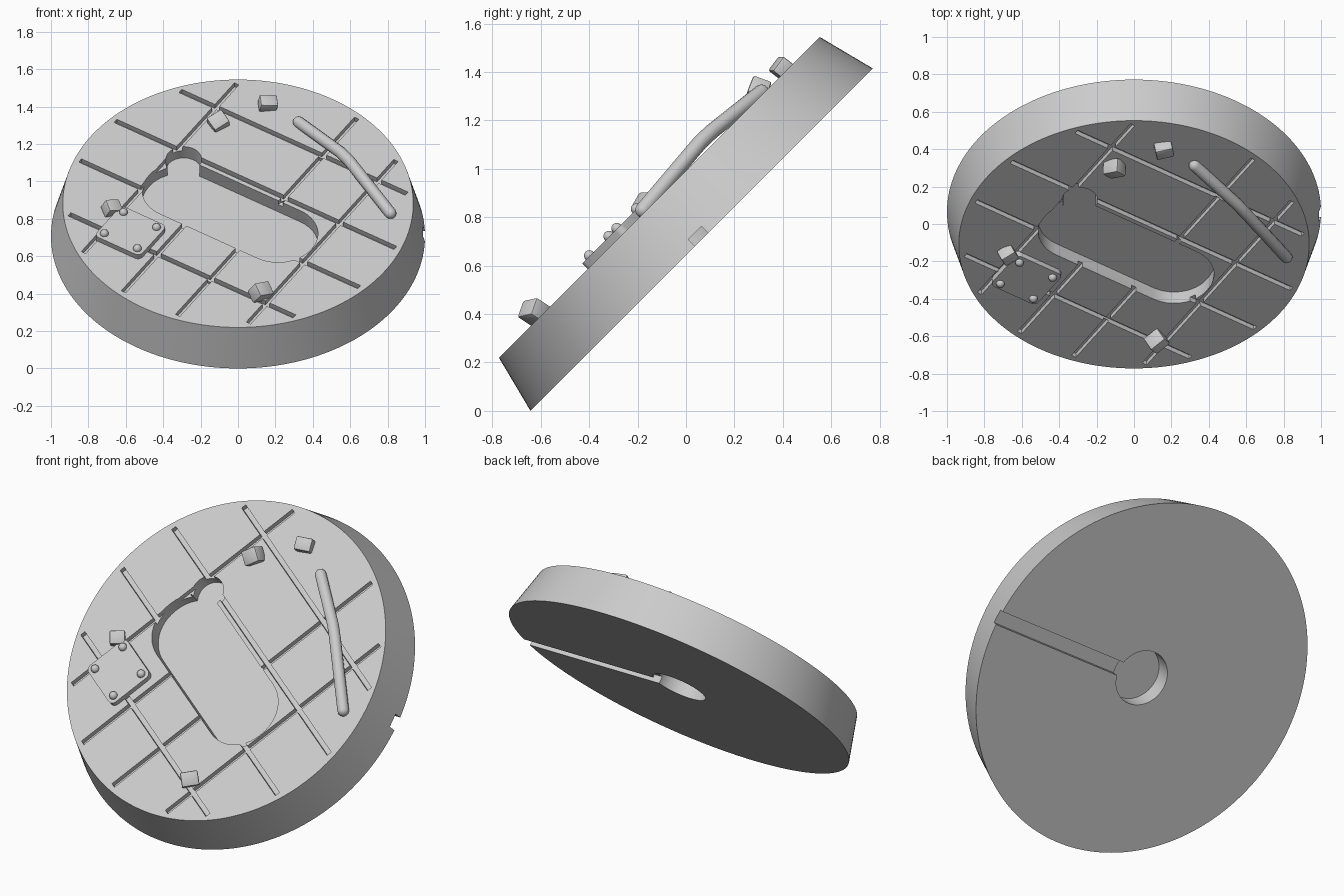
import bpy, bmesh
from math import radians, sqrt, cos, sin, pi
from mathutils import Matrix, Vector, Euler

cube = bpy.data.objects.get("Cube")
if cube:
    bpy.data.objects.remove(cube, do_unlink=True)

# One plain grey for everything
GREY = (0.6, 0.6, 0.6, 1)
grey = bpy.data.materials.new("light grey")
grey.use_nodes = True
grey.diffuse_color = GREY
grey.node_tree.nodes["Principled BSDF"].inputs["Base Color"].default_value = GREY

THICK = 0.247                                    # disc thickness
TILT = Matrix.Translation((0, 0.065, 0.707)) @ Matrix.Rotation(radians(45), 4, "X")
GRID = Matrix.Rotation(radians(-32.7), 4, "Z")   # direction of the paving


def at(x, y, z):
    return Matrix.Translation((x, y, z))


def size(x, y, z):
    return Matrix.Diagonal((x, y, z, 1))


def finish(name, bm, place):
    """Turn a bmesh into a tilted object."""
    bm.transform(TILT @ place)
    bmesh.ops.recalc_face_normals(bm, faces=bm.faces)
    mesh = bpy.data.meshes.new(name)
    bm.to_mesh(mesh)
    bm.free()
    mesh.materials.append(grey)
    obj = bpy.data.objects.new(name, mesh)
    bpy.context.collection.objects.link(obj)
    return obj


def smooth(obj):
    bpy.ops.object.select_all(action="DESELECT")
    obj.select_set(True)
    bpy.context.view_layer.objects.active = obj
    bpy.ops.object.shade_smooth_by_angle(angle=radians(35))


def box(name, place):
    bm = bmesh.new()
    bmesh.ops.create_cube(bm, size=1)
    return finish(name, bm, place)


def drum(name, r1, r2, depth, place, sides=48):
    bm = bmesh.new()
    bmesh.ops.create_cone(bm, cap_ends=True, segments=sides, radius1=r1, radius2=r2, depth=depth)
    return finish(name, bm, place)


def rounded_slab(name, length, width, radius, depth, place, steps=12):
    """Rounded rectangle rising from its base plane."""
    bm = bmesh.new()
    verts = []
    for i, (sx, sy) in enumerate(((1, 1), (-1, 1), (-1, -1), (1, -1))):
        for s in range(steps + 1):
            a = (i + s / steps) * pi / 2
            verts.append(bm.verts.new((sx * (length / 2 - radius) + radius * cos(a),
                                       sy * (width / 2 - radius) + radius * sin(a), 0)))
    face = bm.faces.new(verts)
    top = bmesh.ops.extrude_face_region(bm, geom=[face])
    bmesh.ops.translate(bm, vec=(0, 0, depth),
                        verts=[v for v in top["geom"] if isinstance(v, bmesh.types.BMVert)])
    return finish(name, bm, place)


# Tapered disc
disc = drum("base_disc", 1.0, 0.937, THICK, at(0, 0, THICK / 2), 160)

# Cutters: pocket with a round lobe
POCKET = 0.085
cutters = [
    rounded_slab("pocket_cut", 1.03, 0.425, 0.205, 0.3, GRID @ at(0, -0.078, THICK - POCKET)),
    drum("lobe_cut", 0.095, 0.095, 0.3, GRID @ at(-0.425, 0.125, THICK - POCKET + 0.15)),
]

# Cutters: paving joints in both directions, stopping short of the rim
REACH, JOINT, JOINT_DEPTH = 0.905, 0.028, 0.03
for turn, offsets in ((0, (-0.555, -0.182, 0.172, 0.55)),
                      (90, (-0.535, -0.185, 0.155, 0.495))):
    for off in offsets:
        length = 2 * sqrt(REACH ** 2 - off ** 2)
        place = GRID @ Matrix.Rotation(radians(turn), 4, "Z") @ at(0, off, THICK)
        cutters.append(box("joint_cut", place @ size(length, JOINT, 2 * JOINT_DEPTH)))

# Cutters: underside socket and the channel leading to the rim
cutters.append(drum("socket_cut", 0.155, 0.155, 0.2, at(0, 0, 0)))
cutters.append(box("channel_cut", at(0.65, 0, 0) @ size(1.1, 0.078, 0.08)))

bpy.context.view_layer.objects.active = disc
for cutter in cutters:
    cutter.hide_render = True
    mod = disc.modifiers.new("cut", "BOOLEAN")
    mod.operation = "DIFFERENCE"
    mod.solver = "EXACT"
    mod.object = cutter
    bpy.ops.object.modifier_apply(modifier=mod.name)
    bpy.data.objects.remove(cutter, do_unlink=True)
smooth(disc)

# Riveted plate
plate_at = GRID @ Matrix.Translation(GRID.inverted() @ Vector((-0.575, -0.238, THICK - 0.01)))
LONG, WIDE = 0.29, 0.27
plate = rounded_slab("riveted_plate", LONG, WIDE, 0.03, 0.042, plate_at, 5)
smooth(plate)
for sx in (-1, 1):
    for sy in (-1, 1):
        bm = bmesh.new()
        bmesh.ops.create_uvsphere(bm, u_segments=16, v_segments=10, radius=0.023)
        spot = at(sx * (LONG / 2 - 0.04), sy * (WIDE / 2 - 0.04), 0.044)
        smooth(finish("plate_rivet", bm, plate_at @ spot))

# Bent rod with rounded ends lying on the paving
ROD = 0.032
path = [Vector(p) for p in ((0.325, 0.605, 0.01), (0.55, 0.345, 0.04),
                            (0.595, 0.28, 0.042), (0.815, -0.085, 0.012))]
first = (path[0] - path[1]).normalized()
last = (path[-1] - path[-2]).normalized()
caps = [(ROD * sin(a), cos(a)) for a in (radians(d) for d in (18, 36, 54, 72, 87))]
points = [(path[0] + first * d, r) for d, r in reversed(caps)]
points += [(p, 1) for p in path]
points += [(path[-1] + last * d, r) for d, r in caps]
curve = bpy.data.curves.new("bent_rod", "CURVE")
curve.dimensions = "3D"
curve.bevel_depth = ROD
curve.bevel_resolution = 4
curve.use_fill_caps = True
spline = curve.splines.new("POLY")
spline.points.add(len(points) - 1)
for target, (p, r) in zip(spline.points, points):
    target.co = (TILT @ (p + Vector((0, 0, THICK)))).to_4d()
    target.radius = r
curve.materials.append(grey)
rod = bpy.data.objects.new("bent_rod", curve)
bpy.context.collection.objects.link(rod)
bpy.ops.object.select_all(action="DESELECT")
rod.select_set(True)
bpy.context.view_layer.objects.active = rod
bpy.ops.object.convert(target="MESH")
smooth(bpy.context.view_layer.objects.active)

# Loose rubble blocks: position, size, rotation in degrees
for pos, dims, rot in (
        ((0.16, 0.735, 0.02), (0.095, 0.075, 0.065), (8, 10, 8)),
        ((-0.105, 0.595, 0.02), (0.095, 0.085, 0.08), (20, -15, 30)),
        ((-0.674, -0.058, 0.02), (0.085, 0.075, 0.07), (15, 20, 25)),
        ((0.122, -0.70, 0.03), (0.095, 0.08, 0.085), (25, 20, 35))):
    bm = bmesh.new()
    bmesh.ops.create_cube(bm, size=1)
    bm.transform(size(*dims))
    bmesh.ops.bevel(bm, geom=bm.edges[:], offset=0.008, segments=2, affect="EDGES", profile=0.5)
    turn = Euler([radians(a) for a in rot]).to_matrix().to_4x4()
    smooth(finish("rubble_block", bm, at(pos[0], pos[1], THICK + pos[2]) @ turn))
